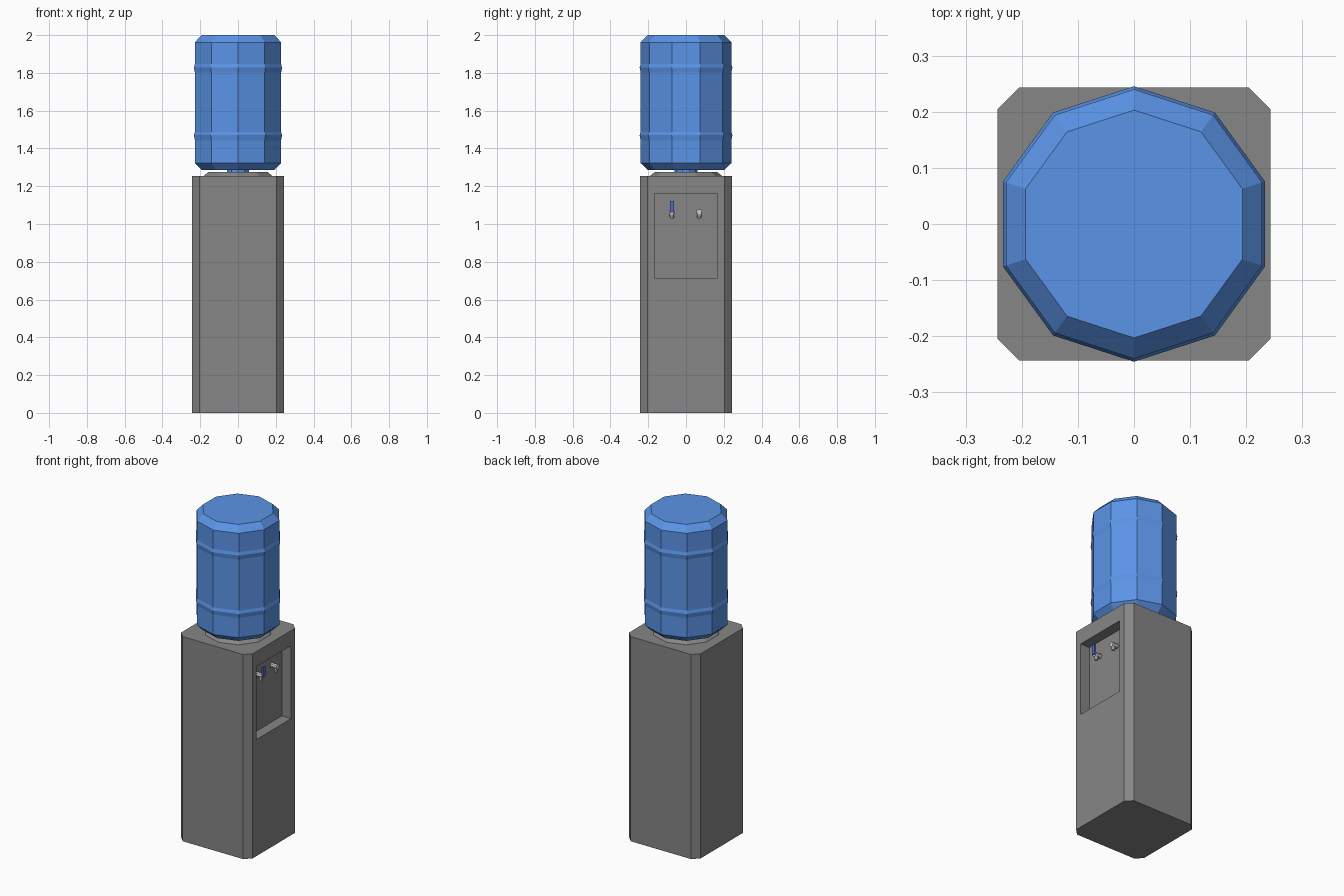
import bpy, bmesh, math
from mathutils import Matrix, Vector

if "Cube" in bpy.data.objects:
    bpy.data.objects.remove(bpy.data.objects["Cube"])


def material(name, rgb):
    m = bpy.data.materials.new(name)
    m.diffuse_color = (*rgb, 1)
    m.use_nodes = True
    m.node_tree.nodes["Principled BSDF"].inputs["Base Color"].default_value = m.diffuse_color
    return m


def finish(name, bm, mat=None):
    bmesh.ops.recalc_face_normals(bm, faces=bm.faces[:])
    me = bpy.data.meshes.new(name)
    bm.to_mesh(me)
    bm.free()
    ob = bpy.data.objects.new(name, me)
    bpy.context.collection.objects.link(ob)
    if mat:
        me.materials.append(mat)
    return ob


def loft(name, rings, mat=None):
    """Skin a list of equal-length point rings and cap both ends."""
    bm = bmesh.new()
    loops = [[bm.verts.new(p) for p in ring] for ring in rings]
    n = len(loops[0])
    for a, b in zip(loops, loops[1:]):
        for i in range(n):
            j = (i + 1) % n
            bm.faces.new((a[i], a[j], b[j], b[i]))
    bm.faces.new(loops[0][::-1])
    bm.faces.new(loops[-1])
    return finish(name, bm, mat)


def lathe(name, profile, sides, mat=None, xform=Matrix()):
    rings = []
    for r, z in profile:
        angles = [math.pi / 2 + i * math.tau / sides for i in range(sides)]
        rings.append([xform @ Vector((r * math.cos(a), r * math.sin(a), z)) for a in angles])
    return loft(name, rings, mat)


body_grey = material("body_grey", (0.24, 0.24, 0.24))
bottle_blue = material("bottle_blue", (0.104, 0.296, 0.80))
lever_blue = material("lever_blue", (0.08, 0.14, 0.62))

# Cabinet: square with chamfered corners
H, C, TOP = 0.243, 0.205, 1.255
outline = [(H, -C), (H, C), (C, H), (-C, H), (-H, C), (-H, -C), (-C, -H), (C, -H)]
cabinet = loft("cabinet", [[(x, y, z) for x, y in outline] for z in (0, TOP)], body_grey)

# Recessed dispensing bay in the right side
DEPTH = 0.063
bm = bmesh.new()
bm.from_mesh(cabinet.data)
bay = max(bm.faces, key=lambda f: f.calc_center_median().x)
bmesh.ops.inset_individual(bm, faces=[bay], thickness=0.03)
for v in bay.verts:
    v.co.y = math.copysign(0.167, v.co.y)
    v.co.z = 1.162 if v.co.z > 0.6 else 0.715
bmesh.ops.inset_individual(bm, faces=[bay], thickness=0.0)
for v in bay.verts:
    v.co.x = H - DEPTH
bm.to_mesh(cabinet.data)
bm.free()

# Collar that seats the bottle
lathe("collar", [(0.19, TOP), (0.165, 1.275)], 10, body_grey)

# Ten-sided bottle with neck and two gently sloped ribs
profile = [(0.06, 1.26), (0.06, 1.285), (0.202, 1.285), (0.24, 1.322)]
for z in (1.443, 1.801):
    profile += [(0.24, z), (0.2455, z + 0.027), (0.24, z + 0.045)]
profile += [(0.24, 1.962), (0.203, 2.0)]
lathe("bottle", profile, 10, bottle_blue)

# Taps: horizontal spout with a tapered nozzle
for side, y in (("left", -0.075), ("right", 0.07)):
    along_x = Matrix.Translation((H - DEPTH, y, 1.064)) @ Matrix.Rotation(math.pi / 2, 4, 'Y')
    lathe(side + "_tap_spout", [(0.015, 0), (0.015, 0.042)], 8, None, along_x)
    lathe(side + "_tap_nozzle", [(0.01, 1.03), (0.014, 1.064)], 8, None,
          Matrix.Translation((0.208, y, 0)))

# Blue lever on the left tap
bm = bmesh.new()
bmesh.ops.create_cube(bm, size=1, matrix=Matrix.Translation((0.224, -0.075, 1.091))
                      @ Matrix.Diagonal((0.012, 0.022, 0.06, 1)))
finish("tap_lever", bm, lever_blue)
